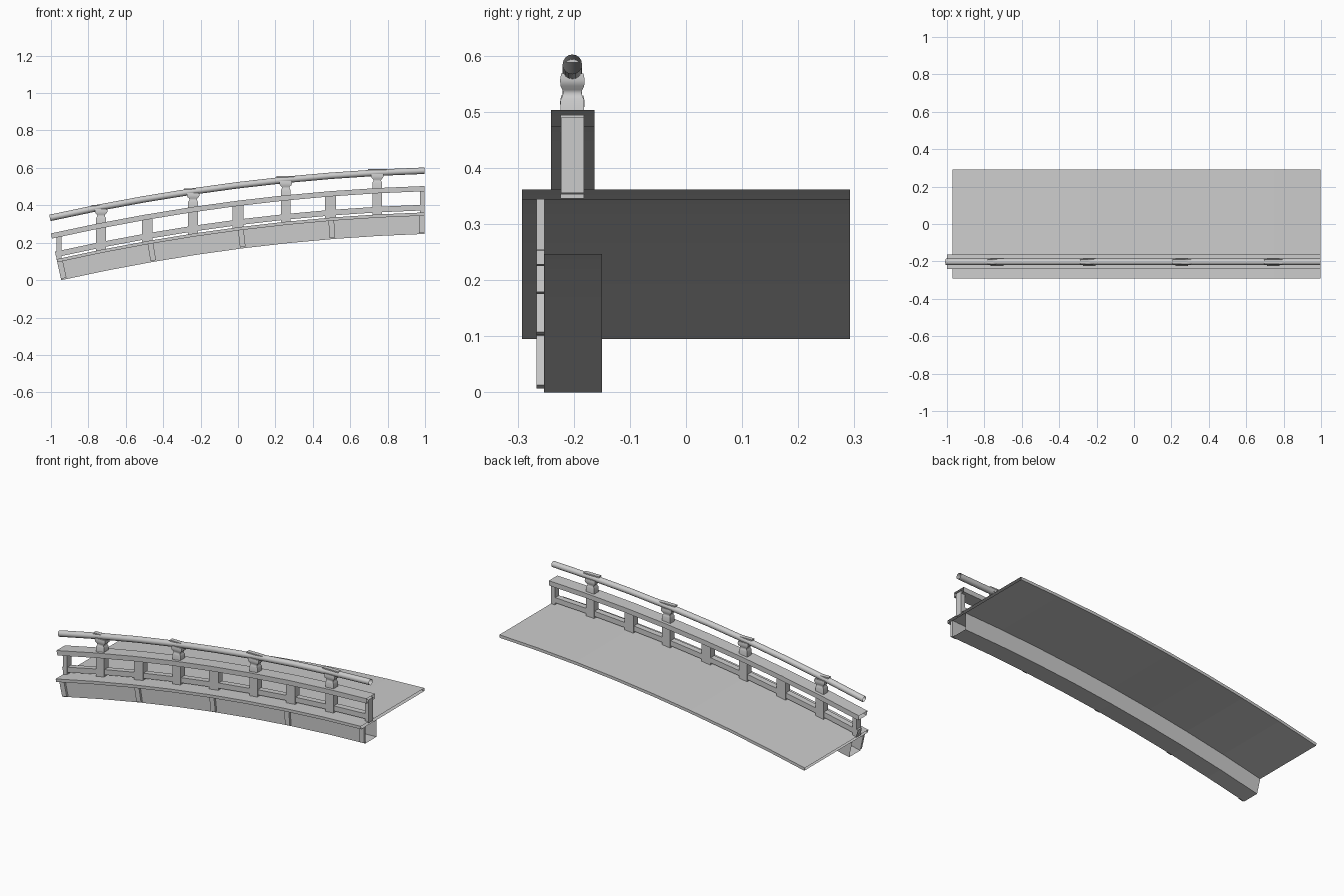
import bpy, bmesh, math
from mathutils import Vector

cube = bpy.data.objects.get("Cube")
if cube:
    bpy.data.objects.remove(cube, do_unlink=True)

stone = bpy.data.materials.new("pale_grey")
stone.use_nodes = True
grey = (0.6, 0.6, 0.6, 1)
stone.diffuse_color = grey
stone.node_tree.nodes["Principled BSDF"].inputs["Base Color"].default_value = grey

LEFT, RIGHT = -0.97, 0.997
RAIL_Y = -0.2025


def deck_z(x):
    return 0.3667 - 0.049 * (x - 1.31) ** 2


def on_arch(x, y, h):
    """Point at height h above the deck, measured square to the arch."""
    lean = math.atan(0.112 * (1 - x))
    return Vector((x - h * math.sin(lean), y, deck_z(x) + h * math.cos(lean)))


def finish(name, bm, smooth=False):
    mesh = bpy.data.meshes.new(name)
    bm.to_mesh(mesh)
    bm.free()
    mesh.materials.append(stone)
    obj = bpy.data.objects.new(name, mesh)
    bpy.context.collection.objects.link(obj)
    if smooth:
        bpy.ops.object.select_all(action='DESELECT')
        obj.select_set(True)
        bpy.context.view_layer.objects.active = obj
        bpy.ops.object.shade_smooth_by_angle(angle=math.radians(40))
    return obj


def loft(bm, rings, closed=True, caps=False):
    loops = [[bm.verts.new(p) for p in ring] for ring in rings]
    n = len(loops[0])
    for a, b in zip(loops, loops[1:]):
        for i in range(n if closed else n - 1):
            j = (i + 1) % n
            bm.faces.new((a[i], a[j], b[j], b[i]))
    if caps:
        bm.faces.new(loops[0][::-1])
        bm.faces.new(loops[-1])


def sweep(name, profile, x0=LEFT, x1=RIGHT, steps=8, closed=True, caps=False, smooth=False):
    """Carry a (y, height) profile along the arch."""
    bm = bmesh.new()
    xs = [x0 + (x1 - x0) * i / steps for i in range(steps + 1)]
    loft(bm, [[on_arch(x, y, h) for y, h in profile] for x in xs], closed, caps)
    return finish(name, bm, smooth)


def rect(y0, y1, h0, h1):
    return [(y0, h0), (y1, h0), (y1, h1), (y0, h1)]


def ring_xy(x, hx, hy, z):
    return [Vector((x + sx * hx, RAIL_Y + sy * hy, z))
            for sx, sy in ((-1, -1), (1, -1), (1, 1), (-1, 1))]


def post(name, x, hx, hy, z0, z1):
    bm = bmesh.new()
    loft(bm, [ring_xy(x, hx, hy, z0), ring_xy(x, hx, hy, z1)], caps=True)
    return finish(name, bm)


# Deck slab and the trough-shaped beam under its front edge
sweep("deck", rect(-0.292, 0.292, -0.017, 0))
sweep("side_beam", [(-0.253, -0.017), (-0.253, -0.115), (-0.15, -0.115), (-0.15, -0.017)],
      closed=False)

# Straps on the face of the beam
for i in range(5):
    x = LEFT + 0.015 + i * (RIGHT - LEFT - 0.03) / 4
    sweep(f"beam_strap_{i + 1}", rect(-0.266, -0.252, -0.108, -0.017),
          x - 0.015, x + 0.015, steps=1, caps=True)

# Square rails
sweep("upper_rail", rect(-0.241, -0.163, 0.113, 0.141))
sweep("lower_rail", rect(RAIL_Y - 0.017, RAIL_Y + 0.017, 0.011, 0.041))

# Round handrail
circle = [(RAIL_Y + 0.0172 * math.cos(a), 0.223 + 0.0172 * math.sin(a))
          for a in (2 * math.pi * i / 16 for i in range(16))]
sweep("round_handrail", circle, x0=LEFT + 0.012, x1=RIGHT, smooth=True)

# Short posts between deck and upper rail, half width at both ends
for i, (x, half) in enumerate([(-0.957, 0.0125), (-0.485, 0.029), (0.0, 0.029),
                               (0.495, 0.029), (0.985, 0.0125)]):
    post(f"short_post_{i + 1}", x, half, 0.0205, deck_z(x) - 0.006, deck_z(x) + 0.128)

# Tall posts with a necked capital and a thin saddle over the handrail
for i, x in enumerate([-0.732, -0.24, 0.255, 0.745]):
    base = deck_z(x)
    post(f"tall_post_{i + 1}", x, 0.026, 0.021, base - 0.006, base + 0.13)
    bm = bmesh.new()
    levels = [(0.13, 0.026, 0.021), (0.170, 0.026, 0.021), (0.176, 0.022, 0.018),
              (0.182, 0.020, 0.0165), (0.188, 0.022, 0.0175), (0.195, 0.030, 0.021),
              (0.205, 0.034, 0.022), (0.217, 0.032, 0.020)]
    loft(bm, [ring_xy(x, hx, hy, base + h) for h, hx, hy in levels], caps=True)
    finish(f"capital_{i + 1}", bm, smooth=True)
    top = on_arch(x, RAIL_Y, 0.223)
    post(f"saddle_{i + 1}", x, 0.05, 0.012, top.z + 0.014, top.z + 0.021)
